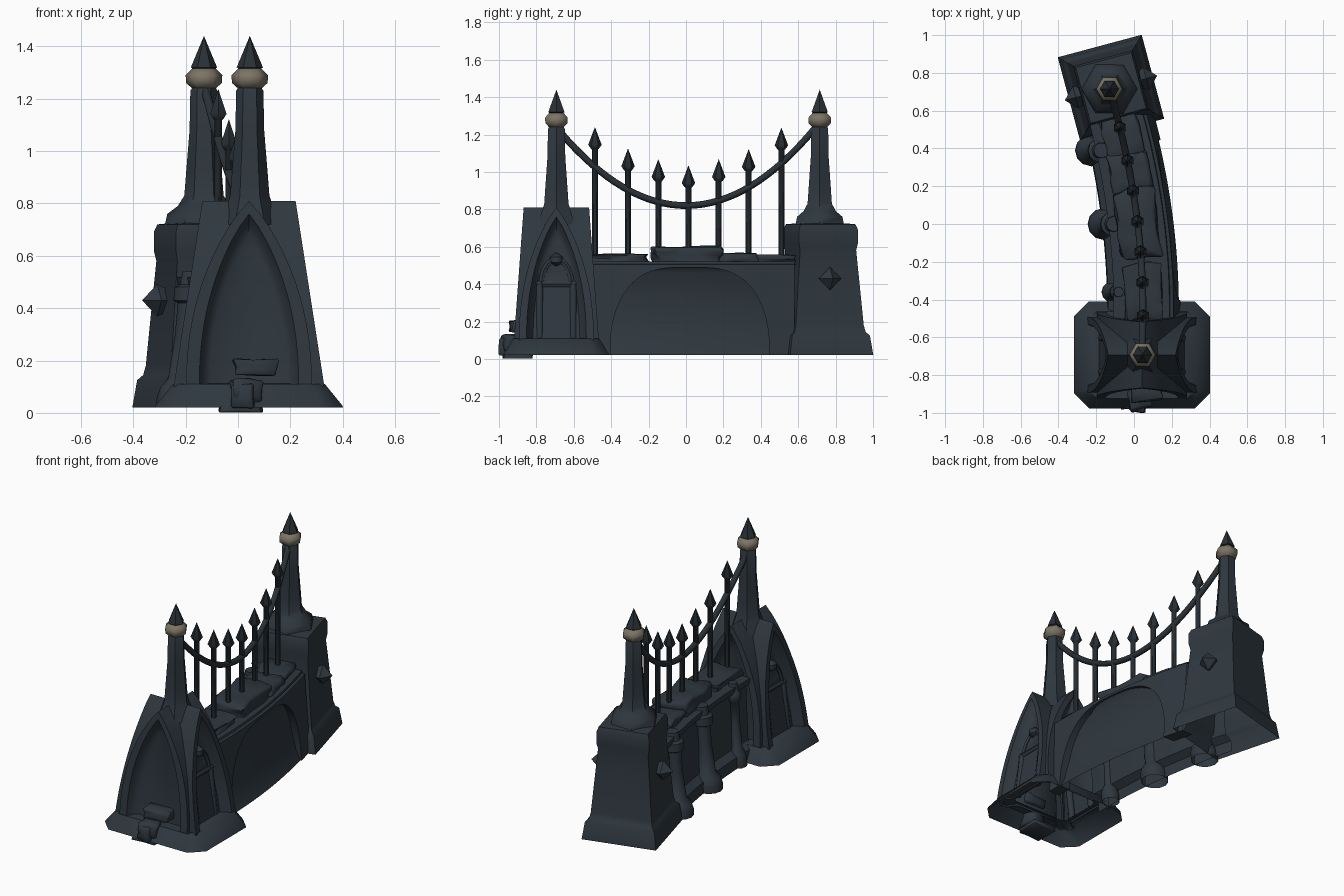
import bpy, bmesh, math, random
from mathutils import Vector, Matrix

if "Cube" in bpy.data.objects:
    bpy.data.objects.remove(bpy.data.objects["Cube"])
random.seed(4)

def material(name, col):
    m = bpy.data.materials.new(name)
    m.diffuse_color = (*col, 1)
    m.use_nodes = True
    m.node_tree.nodes["Principled BSDF"].inputs["Base Color"].default_value = m.diffuse_color
    return m
STONE = material("dark_slate_stone", (0.028, 0.039, 0.050))
IRON = material("dark_iron", (0.022, 0.030, 0.037))
GOLD = material("dull_gold", (0.20, 0.175, 0.13))

def finish(name, bm, mat):
    bmesh.ops.remove_doubles(bm, verts=bm.verts, dist=0.0002)
    bmesh.ops.recalc_face_normals(bm, faces=bm.faces)
    me = bpy.data.meshes.new(name)
    bm.to_mesh(me)
    bm.free()
    me.materials.append(mat)
    o = bpy.data.objects.new(name, me)
    bpy.context.collection.objects.link(o)
    return o

def grid(bm, rows, closed=False):
    """Join equal-length rows of points with quads."""
    vs = [[bm.verts.new(p) for p in r] for r in rows]
    n = len(rows[0])
    for a, b in zip(vs, vs[1:]):
        for i in range(n if closed else n - 1):
            j = (i + 1) % n
            bm.faces.new((a[i], a[j], b[j], b[i]))
    return vs

def lathe(name, prof, segs, loc, mat, rot=0.0, cap_bottom=False, lean=0.0):
    bm = bmesh.new()
    rows = [[(loc[0] + lean * z + r * math.cos(rot + 2 * math.pi * i / segs),
              loc[1] + r * math.sin(rot + 2 * math.pi * i / segs), loc[2] + z)
             for i in range(segs)] for r, z in prof]
    vs = grid(bm, rows, True)
    if prof[-1][0] > 0.001:
        bm.faces.new(vs[-1])
    if cap_bottom:
        bm.faces.new(vs[0])
    return finish(name, bm, mat)

def tube(name, pts, r, mat, segs=6):
    cu = bpy.data.curves.new(name, 'CURVE')
    cu.dimensions = '3D'
    sp = cu.splines.new('POLY')
    sp.points.add(len(pts) - 1)
    for p, q in zip(sp.points, pts):
        p.co = (*q, 1)
    cu.bevel_depth, cu.bevel_resolution, cu.use_fill_caps = r, max(0, segs // 2 - 2), True
    tmp = bpy.data.objects.new(name + "_path", cu)
    bpy.context.collection.objects.link(tmp)
    bm = bmesh.new()
    bm.from_mesh(bpy.data.meshes.new_from_object(tmp.evaluated_get(bpy.context.evaluated_depsgraph_get())))
    bpy.data.objects.remove(tmp)
    return finish(name, bm, mat)

def rock(name, loc, size, rot=0.0, jitter=0.05, cuts=1):
    bm = bmesh.new()
    bmesh.ops.create_cube(bm, size=1)
    bmesh.ops.subdivide_edges(bm, edges=bm.edges, cuts=cuts, use_grid_fill=True)
    for v in bm.verts:
        v.co += Vector([random.uniform(-jitter, jitter) for _ in range(3)])
    bmesh.ops.transform(bm, matrix=Matrix.Diagonal((*size, 1)), verts=bm.verts)
    bmesh.ops.bevel(bm, geom=bm.edges[:], offset=min(size) * 0.1, segments=1, affect='EDGES')
    bmesh.ops.transform(bm, matrix=Matrix.Translation(loc) @ Matrix.Rotation(rot, 4, 'Z'), verts=bm.verts)
    return finish(name, bm, STONE)

def cx(y):                       # gently curved centre line of the wall
    return 0.02 - 0.12 * y - 0.13 * y * y

def turn(y):
    return math.atan(0.12 + 0.26 * y)

# ---- front pillar: four pointed-arch portals forming a cross vault ----
PX, PY = 0.042, -0.693

def arch(s):
    return max(0.0, 1 - s ** 2.2) ** 0.9

def portal(name, ang, w_out, w_in, w_other, d0, d1):
    N = 14
    us = [i / N for i in range(-N, N + 1)]
    rows = [[] for _ in range(5)]
    for u in us:
        s = 1 - abs(u)
        sg = 1 if u > 0 else -1
        f = sg * arch(s)
        face = lambda h: d0 + (d1 - d0) * h / 0.71
        rows[0].append((f * w_out, -w_other * 0.97 * arch(s), 0.1 + 0.71 * s))
        rows[1].append((f * w_out, -face(0.71 * s), 0.1 + 0.71 * s))
        for r, (w, h, d) in enumerate(((1, 0.66, 0), (0.93, 0.635, 0.03), (0.78, 0.57, 0.06))):
            rows[r + 2].append((f * w_in * w, -face(h * s) + d, 0.1 + h * s))
    bm = bmesh.new()
    b = grid(bm, rows)[-1]
    for k in range(N):
        q = [b[k], b[k + 1], b[2 * N - 1 - k], b[2 * N - k]]
        bm.faces.new(q[:2] + q[3:] if k == N - 1 else q)
    bmesh.ops.transform(bm, matrix=Matrix.Translation((PX, PY, 0)) @ Matrix.Rotation(ang, 4, 'Z'), verts=bm.verts)
    finish(name, bm, STONE)

for k, nm in enumerate(("front", "right", "back", "left")):
    if k % 2 == 0:
        portal(nm + "_arch", k * math.pi / 2, 0.24, 0.19, 0.2, 0.227, 0.175)
    else:
        portal(nm + "_arch", k * math.pi / 2, 0.2, 0.16, 0.24, 0.288, 0.178)

# chamfered footing of the front pillar
bm = bmesh.new()
rows = []
for hx, hy, c, z in ((0.36, 0.283, 0.08, 0.02), (0.355, 0.278, 0.08, 0.03), (0.29, 0.23, 0.05, 0.11), (0.2, 0.15, 0.02, 0.112)):
    rows.append([(PX + x, PY + y, z) for x, y in (
        (hx, hy - c), (hx - c, hy), (c - hx, hy), (-hx, hy - c),
        (-hx, c - hy), (c - hx, -hy), (hx - c, -hy), (hx, c - hy))])
grid(bm, rows, True)
finish("front_footing", bm, STONE)

# traceried windows in the side niches
for s, nm in ((1, "right"), (-1, "left")):
    X0, X1 = PX + s * 0.212, PX + s * 0.178
    for t in (-1, 1):
        tube(f"{nm}_window_post", [(X0, PY + t * 0.09, 0.11), (X1, PY + t * 0.09, 0.4)], 0.02, STONE, 8)
    tube(f"{nm}_window_bar", [(X1, PY - 0.11, 0.4), (X1, PY + 0.11, 0.4)], 0.018, STONE)
    tube(f"{nm}_window_arch", [(X1 - s * 0.02 * math.sin(a), PY + 0.08 * math.cos(a), 0.4 + 0.13 * math.sin(a))
                               for a in [math.pi * i / 10 for i in range(11)]], 0.016, STONE)
    lathe(f"{nm}_window_knob", [(0, -0.04), (0.035, -0.015), (0.035, 0.015), (0, 0.04)], 8,
          (X1 - s * 0.02, PY, 0.53), STONE)

# rubble at the front niche
rock("upper_rubble", (0.065, -0.885, 0.175), (0.16, 0.1, 0.06), 0.1, 0.09)
rock("middle_rubble", (0.025, -0.925, 0.085), (0.11, 0.11, 0.09), 0.3, 0.09)
rock("low_rubble", (0.02, -0.96, 0.065), (0.09, 0.07, 0.09), -0.2)
rock("ground_slab", (0.01, -0.9, 0.015), (0.16, 0.16, 0.026), 0.0)

# ---- back pillar: four-sided, turned 15 degrees ----
BX, BY, A = -0.122, 0.72, math.radians(15)
R2 = math.sqrt(2)
lathe("back_pillar", [(a * R2, z) for a, z in (
    (0.23, 0.02), (0.215, 0.125), (0.196, 0.145), (0.188, 0.18), (0.170, 0.4), (0.155, 0.58),
    (0.163, 0.62), (0.163, 0.69), (0.152, 0.72), (0.11, 0.725))], 4, (BX, BY, 0), STONE, A + math.pi / 4)
for s in (-1, 1):
    bm = bmesh.new()
    grid(bm, [[(s * x, r * math.cos(i * math.pi / 2), r * math.sin(i * math.pi / 2)) for i in range(4)]
              for r, x in ((0.045, 0.0), (0.062, 0.035), (0, 0.095))], True)
    bmesh.ops.transform(bm, matrix=Matrix.Translation((BX, BY, 0.43)) @ Matrix.Rotation(A, 4, 'Z')
                        @ Matrix.Translation((s * 0.158, 0, 0)), verts=bm.verts)
    finish("diamond_stud", bm, STONE)

# ---- hexagonal spires with gold collars and spear tips ----
for nm, x, y, low in (("front", 0.045, -0.693, ((0.115, 0.72), (0.085, 0.8))),
                      ("back", -0.13, 0.715, ((0.15, 0.715), (0.14, 0.76), (0.1, 0.79)))):
    lathe(nm + "_spire", [*low, (0.075, 0.83), (0.068, 0.92), (0.055, 1.08), (0.052, 1.23), (0.04, 1.25)], 6, (x, y, 0), STONE)
    lathe(nm + "_collar", [(0.04, 1.235), (0.068, 1.26), (0.07, 1.29), (0.045, 1.315)], 6, (x, y, 0), GOLD, 0, True)
    lathe(nm + "_spire_tip", [(0.03, 1.305), (0.05, 1.32), (0, 1.44)], 6, (x, y, 0), IRON, 0, True)

# ---- curved wall ----
def sweep(name, section, y0, y1, n=24):
    bm = bmesh.new()
    ys = [y0 + (y1 - y0) * i / n for i in range(n + 1)]
    grid(bm, [[(cx(y) + x, y, z) for x, z in section] for y in ys])
    finish(name, bm, STONE)

sweep("wall_core", [(-0.19, 0.02), (-0.185, 0.09), (-0.14, 0.12), (-0.125, 0.46), (-0.15, 0.48), (-0.155, 0.52),
                    (0.14, 0.52), (0.15, 0.49), (0.125, 0.46), (0.135, 0.2), (0.16, 0.08), (0.19, 0.02)], -0.5, 0.58)

# raised surround of the wide shallow arch on the right
def spring(y):
    t = abs(y - 0.02) / 0.425
    return 0.06 + 0.43 * (1 - t ** 3.2) ** 0.5 if t < 1 else 0.02
def outer(z):
    return 0.2 - 0.08 * (z - 0.02)
bm = bmesh.new()
ys = [0.02 + 0.425 * math.sin(math.pi / 2 * i / 16) for i in range(-15, 17)]
ys = [-0.5, -0.4051] + ys + [0.4451, 0.58]
rows = []
for y in ys:
    b = spring(y)
    mid = (b + 0.505) / 2
    rows.append([(cx(y) + 0.12, y, b), (cx(y) + outer(b), y, b), (cx(y) + outer(mid), y, mid),
                 (cx(y) + outer(0.505), y, 0.505), (cx(y) + 0.1, y, 0.515)])
grid(bm, rows)
finish("wall_arch_surround", bm, STONE)

# engaged columns on the left, leaning into the wall
for y, k in ((-0.36, 0.65), (0.0, 1.0), (0.39, 1.0)):
    lathe("wall_column", [(r * k, z) for r, z in (
        (0.083, 0.02), (0.085, 0.06), (0.075, 0.1), (0.05, 0.13), (0.042, 0.3), (0.045, 0.42),
        (0.062, 0.43), (0.064, 0.48), (0.045, 0.49), (0.04, 0.54))], 12,
        (cx(y) - 0.13 - 0.055 * k, y, 0), STONE, lean=0.11 * k)

# broken coping stones
for y, ln, w, h in ((-0.36, 0.3, 0.19, 0.055), (0.0, 0.35, 0.21, 0.095), (0.27, 0.2, 0.2, 0.06), (0.46, 0.22, 0.19, 0.05)):
    rock("coping_stone", (cx(y), y, 0.505 + h / 2), (w, ln, h), turn(y), 0.08, 2)

# ---- iron railing ----
tube("hanging_rail", [(cx(y), y, 0.82 + 0.87 * y * y) for y in [-0.68 + 1.37 * i / 32 for i in range(33)]], 0.018, IRON, 8)
for y, top in ((-0.487, 1.24), (-0.31, 1.125), (-0.148, 1.068), (0.013, 1.035), (0.175, 1.068), (0.335, 1.122), (0.51, 1.237)):
    lathe("picket", [(0.016, 0.5), (0.016, top - 0.12), (0.022, top - 0.115), (0.036, top - 0.095), (0, top)],
          6, (cx(y), y, 0), IRON, math.pi / 6)

bpy.ops.object.select_all(action='SELECT')
bpy.context.view_layer.objects.active = bpy.context.selected_objects[0]
bpy.ops.object.shade_smooth_by_angle(angle=math.radians(50))
